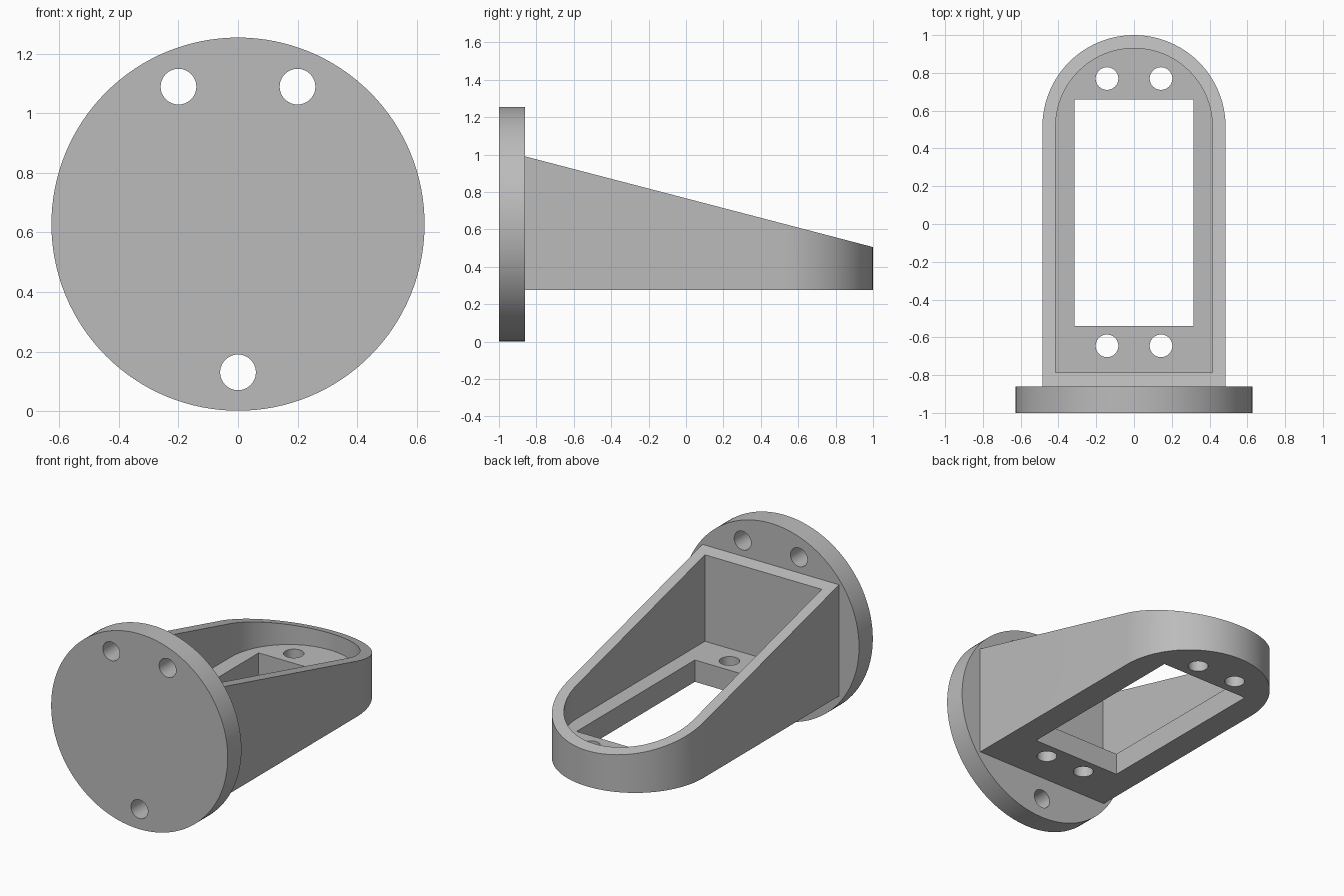
import bpy, bmesh
from math import cos, sin, pi, radians
from mathutils import Matrix

cube = bpy.data.objects.get("Cube")
if cube:
    bpy.data.objects.remove(cube, do_unlink=True)

grey = bpy.data.materials.new("plain grey")
grey.use_nodes = True
colour = (0.5, 0.5, 0.5, 1)
grey.diffuse_color = colour
grey.node_tree.nodes["Principled BSDF"].inputs["Base Color"].default_value = colour

FLANGE_BACK = -0.86
BOTTOM, FLOOR_TOP = 0.275, 0.415


def slope(y):
    """Height of the sloping rim at depth y."""
    return 0.99 - (y - FLANGE_BACK) * 0.485 / 1.86


def prism(name, outline, low, high):
    """Upright prism; high maps depth y to the height of the top."""
    bm = bmesh.new()
    base = [bm.verts.new((x, y, low)) for x, y in outline]
    top = [bm.verts.new((x, y, high(y))) for x, y in outline]
    bm.faces.new(base[::-1])
    bm.faces.new(top)
    for i in range(len(base)):
        j = (i + 1) % len(base)
        bm.faces.new((base[i], base[j], top[j], top[i]))
    return finish(name, bm)


def cylinder(name, centre, radius, depth, along_y=False, segments=48):
    bm = bmesh.new()
    turn = Matrix.Rotation(radians(90 if along_y else 0), 4, "X")
    bmesh.ops.create_cone(bm, cap_ends=True, segments=segments, radius1=radius,
                          radius2=radius, depth=depth,
                          matrix=Matrix.Translation(centre) @ turn)
    return finish(name, bm)


def finish(name, bm):
    bmesh.ops.recalc_face_normals(bm, faces=bm.faces)
    mesh = bpy.data.meshes.new(name)
    bm.to_mesh(mesh)
    bm.free()
    mesh.materials.append(grey)
    obj = bpy.data.objects.new(name, mesh)
    bpy.context.collection.objects.link(obj)
    return obj


def arch(half, front, centre=0.515, steps=48):
    """Outline with a square front and a half-round rear."""
    arc = [(half * cos(pi * i / steps), centre + half * sin(pi * i / steps))
           for i in range(steps + 1)]
    return [(-half, front), (half, front)] + arc


def cut(target, cutters):
    for cutter in cutters:
        mod = target.modifiers.new(cutter.name, "BOOLEAN")
        mod.operation, mod.solver, mod.object = "DIFFERENCE", "EXACT", cutter
    # Bake the cuts, then drop the cutters
    graph = bpy.context.evaluated_depsgraph_get()
    mesh = bpy.data.meshes.new_from_object(target.evaluated_get(graph))
    target.modifiers.clear()
    target.data = mesh
    for cutter in cutters:
        bpy.data.objects.remove(cutter, do_unlink=True)
    bpy.ops.object.select_all(action="DESELECT")
    target.select_set(True)
    bpy.context.view_layer.objects.active = target
    bpy.ops.object.shade_smooth_by_angle(angle=radians(30))


# Round mounting flange with three bolt holes
flange = cylinder("mounting_flange", (0, -0.93, 0.628), 0.627, 0.14, True, 128)
cut(flange, [cylinder("bolt_hole", (x, -0.93, z), 0.06, 0.4, True)
             for x, z in ((-0.2, 1.09), (0.2, 1.09), (0, 0.13))])

# Tapered tray, seated slightly into the flange
tray = prism("tapered_tray", arch(0.485, FLANGE_BACK - 0.02), BOTTOM, slope)

# Pocket, floor window and four screw holes
pocket = prism("pocket", arch(0.415, -0.785), FLOOR_TOP, lambda y: 1.5)
window = prism("floor_window", [(-0.315, -0.54), (0.315, -0.54),
                                (0.315, 0.66), (-0.315, 0.66)], 0, lambda y: 0.6)
screws = [cylinder("screw_hole", (x, y, 0.35), 0.06, 0.4)
          for x in (-0.143, 0.143) for y in (-0.645, 0.77)]
cut(tray, [pocket, window] + screws)
